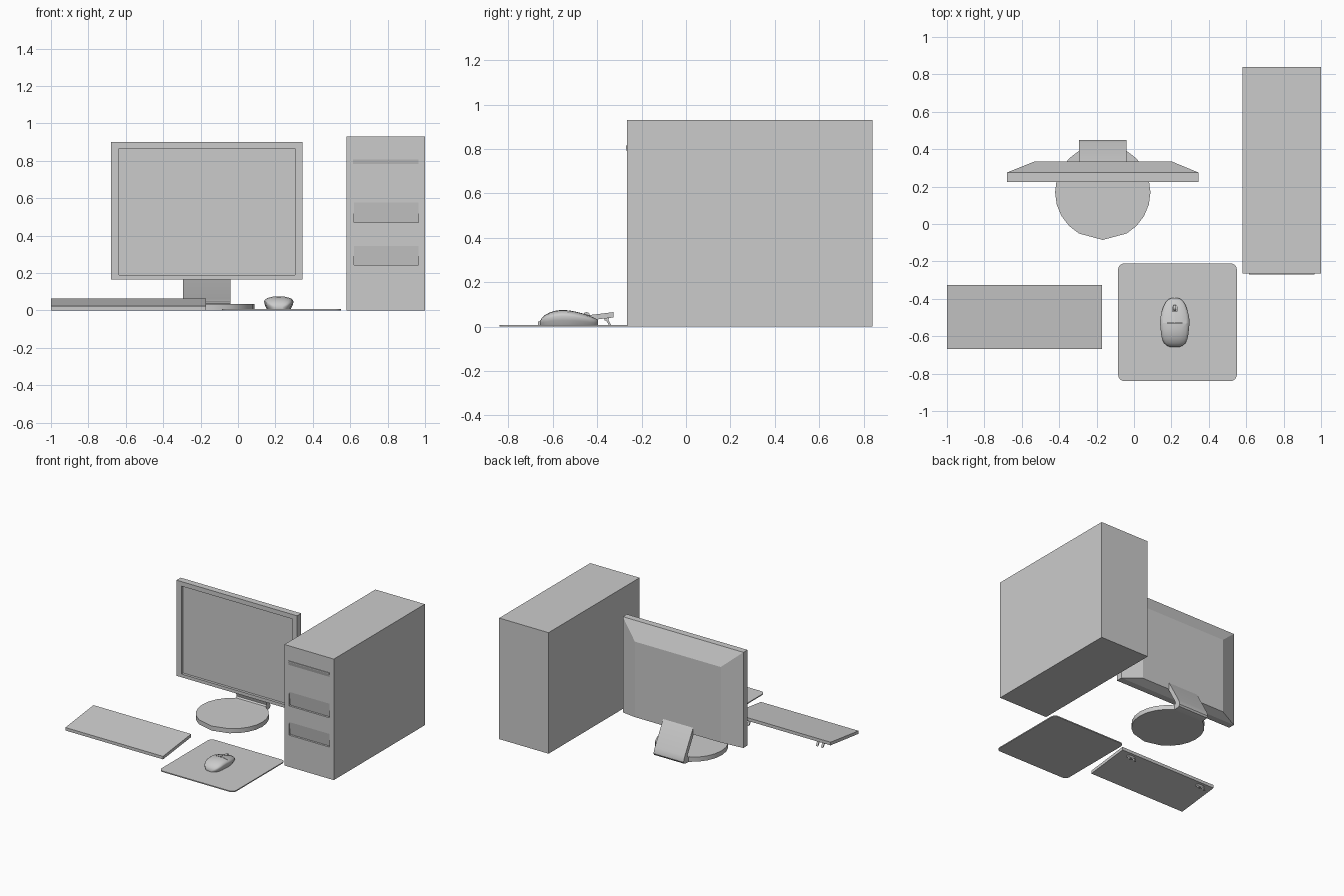
import bpy, bmesh
from math import sin, cos, radians, pi

if "Cube" in bpy.data.objects:
    bpy.data.objects.remove(bpy.data.objects["Cube"])


def make(name, verts, faces, smooth=None):
    me = bpy.data.meshes.new(name)
    me.from_pydata(verts, [], faces)
    bm = bmesh.new()
    bm.from_mesh(me)
    bmesh.ops.recalc_face_normals(bm, faces=bm.faces)
    bm.to_mesh(me)
    bm.free()
    ob = bpy.data.objects.new(name, me)
    bpy.context.collection.objects.link(ob)
    if smooth:
        shade(ob, smooth)
    return ob


def shade(ob, angle):
    bpy.ops.object.select_all(action='DESELECT')
    ob.select_set(True)
    bpy.context.view_layer.objects.active = ob
    bpy.ops.object.shade_smooth_by_angle(angle=radians(angle))


def loft(name, rings, smooth=None):
    """Closed rings of equal point count, joined in order and capped."""
    n = len(rings[0])
    faces = [[r * n + i, r * n + (i + 1) % n, (r + 1) * n + (i + 1) % n, (r + 1) * n + i]
             for r in range(len(rings) - 1) for i in range(n)]
    last = (len(rings) - 1) * n
    faces += [list(range(n)), list(range(last, last + n))]
    return make(name, [p for r in rings for p in r], faces, smooth)


def prism(name, x0, x1, yz, smooth=None):
    """Side profile (y, z) stretched between two x positions."""
    return loft(name, [[(x, y, z) for y, z in yz] for x in (x0, x1)], smooth)


def box(name, x0, x1, y0, y1, z0, z1):
    return prism(name, x0, x1, [(y0, z0), (y1, z0), (y1, z1), (y0, z1)])


def cut(ob, cutter):
    m = ob.modifiers.new("cut", 'BOOLEAN')
    m.operation, m.solver, m.object = 'DIFFERENCE', 'EXACT', cutter
    bpy.context.view_layer.objects.active = ob
    bpy.ops.object.modifier_apply(modifier=m.name)
    bpy.data.objects.remove(cutter)


# computer tower with two sloping finger recesses and a raised lip
F = -0.265
tower = box("tower_case", 0.58, 1.0, F, 0.84, 0, 0.93)
for top, low in ((0.577, 0.469), (0.345, 0.244)):
    cut(tower, prism("recess_cutter", 0.62, 0.965,
                     [(F - 0.015, 2 * top - low), (F - 0.015, low), (F + 0.015, low)]))
prism("tower_lip", 0.615, 0.965,
      [(F + 0.002, 0.815), (F - 0.006, 0.815), (F - 0.006, 0.808), (F + 0.002, 0.775)])


# monitor: recessed screen, bezel, tapered back
def rect(x0, x1, z0, z1, y):
    return [(x0, y, z0), (x1, y, z0), (x1, y, z1), (x0, y, z1)]


outer, screen = (-0.68, 0.345, 0.165, 0.9), (-0.637, 0.305, 0.19, 0.865)
loft("monitor", [rect(*screen, 0.245), rect(*screen, 0.225), rect(*outer, 0.225),
                 rect(*outer, 0.275), rect(-0.53, 0.2, 0.19, 0.77, 0.335)])

# monitor stand: faceted round foot and bent neck
angles = [a for a in range(0, 360, 15) if a not in (75, 90, 105, 255, 285)]
loft("stand_foot", [[(-0.167 + 0.255 * cos(radians(a)), 0.17 + 0.255 * sin(radians(a)), z)
                     for a in angles] for z in (0, 0.035)], 30)
prism("stand_neck", -0.295, -0.04,
      [(0.30, 0.285), (0.335, 0.24), (0.435, 0.062), (0.448, 0.035), (0.45, 0.018),
       (0.442, 0.005), (0.42, 0), (0.36, 0), (0.36, 0.035), (0.392, 0.036),
       (0.403, 0.045), (0.40, 0.06), (0.30, 0.24)], 35)

# keyboard: tilted slab on two folding feet
prism("keyboard", -1.0, -0.17, [(-0.667, 0), (-0.327, 0.041), (-0.327, 0.065), (-0.667, 0.023)])
for side, cx in (("left", -0.9), ("right", -0.27)):
    prism(f"keyboard_foot_hinge_{side}", cx - 0.03, cx + 0.03,
          [(-0.368, 0.027), (-0.352, 0.027), (-0.345, 0.041), (-0.368, 0.038)])
    for k, dx in enumerate((-0.022, 0.022)):
        prism(f"keyboard_foot_prong_{side}_{k}", cx + dx - 0.008, cx + dx + 0.008,
              [(-0.366, 0.037), (-0.343, 0), (-0.333, 0), (-0.354, 0.037)])

# mouse mat with rounded corners
R = 0.035
corners = [(0.55 - R, -0.21 - R, 0), (-0.085 + R, -0.21 - R, 90),
           (-0.085 + R, -0.84 + R, 180), (0.55 - R, -0.84 + R, 270)]
loft("mouse_mat", [[(cx + R * cos(radians(a + s * 15)), cy + R * sin(radians(a + s * 15)), z)
                    for cx, cy, a in corners for s in range(7)] for z in (0, 0.008)], 30)

# mouse body: stations along y with half width and top height
MX, MZ = 0.218, 0.008
stations = [(-0.396, 0.018, 0.03), (-0.402, 0.033, 0.034), (-0.415, 0.047, 0.04),
            (-0.435, 0.058, 0.049), (-0.465, 0.069, 0.059), (-0.5, 0.077, 0.068),
            (-0.53, 0.079, 0.0735), (-0.56, 0.076, 0.075), (-0.59, 0.073, 0.071),
            (-0.615, 0.068, 0.063), (-0.637, 0.057, 0.051), (-0.65, 0.043, 0.038),
            (-0.658, 0.024, 0.024)]
half = [(0.82, 0), (0.94, 0.3), (1, 0.6), (0.95, 0.74), (0.8, 0.87), (0.45, 0.97)]
section = half + [(0, 1)] + [(-a, b) for a, b in reversed(half)]
mouse = loft("mouse_body", [[(MX + a * w, y, MZ + b * (h - MZ)) for a, b in section]
                            for y, w, h in stations])

# button seams and wheel slot
cut(mouse, box("seam_cutter", MX - 0.063, MX + 0.063, -0.533, -0.529, 0.062, 0.1))
top_line = [(y, h) for y, w, h in stations[1:7]]
cut(mouse, prism("split_cutter", MX - 0.002, MX + 0.002,
                 [(y, h - 0.006) for y, h in top_line] +
                 [(y, h + 0.02) for y, h in reversed(top_line)]))
cut(mouse, box("slot_cutter", MX - 0.011, MX + 0.011, -0.467, -0.43, 0.042, 0.1))
shade(mouse, 40)

# scroll wheel
loft("mouse_wheel", [[(x, -0.448 + 0.015 * cos(i * pi / 8), 0.05 + 0.015 * sin(i * pi / 8))
                      for i in range(16)] for x in (MX - 0.007, MX + 0.007)], 40)
